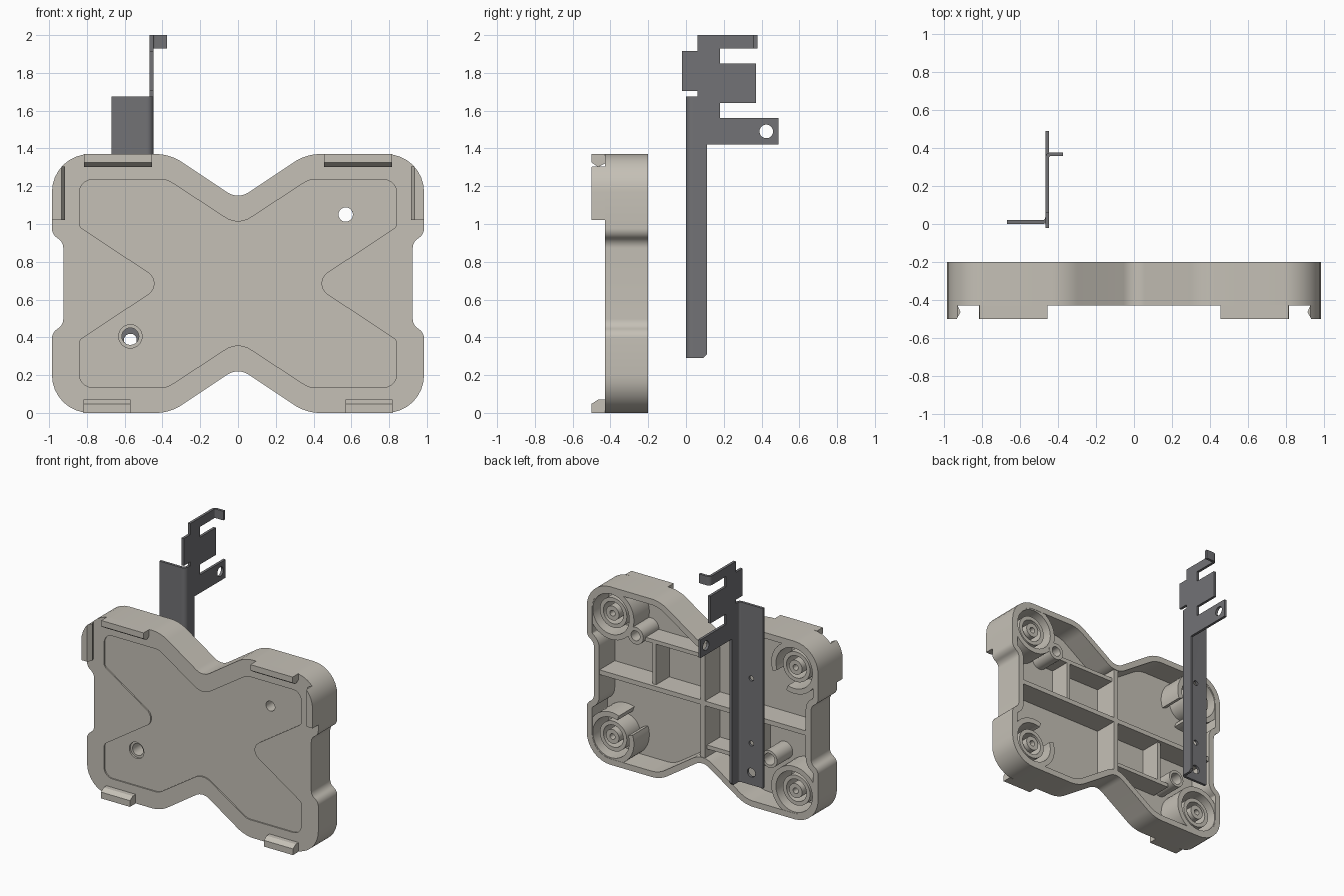
import bpy, bmesh, math
from mathutils import Vector

if "Cube" in bpy.data.objects:
    bpy.data.objects.remove(bpy.data.objects["Cube"])

H = 1.37                                   # tray height
FRONT, FLOOR, BACK = -0.43, -0.39, -0.2    # tray depth levels


def material(name, rgb):
    m = bpy.data.materials.new(name)
    m.diffuse_color = (*rgb, 1)
    m.use_nodes = True
    m.node_tree.nodes["Principled BSDF"].inputs["Base Color"].default_value = m.diffuse_color
    return m


TRAY = material("tray_plastic", (0.56, 0.53, 0.47))
METAL = material("bracket_metal", (0.17, 0.17, 0.18))


def make(name, verts, faces, mat):
    me = bpy.data.meshes.new(name)
    me.from_pydata(verts, [], faces)
    bm = bmesh.new()
    bm.from_mesh(me)
    bmesh.ops.recalc_face_normals(bm, faces=bm.faces)
    bm.to_mesh(me)
    bm.free()
    me.materials.append(mat)
    ob = bpy.data.objects.new(name, me)
    bpy.context.collection.objects.link(ob)
    return ob


def place(p, axis, d):
    a, b = p
    return {'x': (d, a, b), 'y': (a, d, b), 'z': (a, b, d)}[axis]


def prism(name, pts, axis, d0, d1, mat=TRAY):
    n = len(pts)
    verts = [place(p, axis, d) for d in (d0, d1) for p in pts]
    faces = [range(n), range(n, 2 * n)]
    faces += [(i, (i + 1) % n, (i + 1) % n + n, i + n) for i in range(n)]
    return make(name, verts, [tuple(f) for f in faces], mat)


def box(name, x0, x1, y0, y1, z0, z1, mat=TRAY):
    return prism(name, [(x0, z0), (x1, z0), (x1, z1), (x0, z1)], 'y', y0, y1, mat)


def circle(a, b, r, n=32):
    return [(a + r * math.cos(2 * math.pi * i / n), b + r * math.sin(2 * math.pi * i / n)) for i in range(n)]


def tube(name, x, z, ro, ri, y0, y1, a0=0, sweep=360, n=40):
    """Ring or ring sector with its axis along y."""
    full = sweep == 360
    m = n if full else n + 1
    verts = []
    for i in range(m):
        a = math.radians(a0 + sweep * i / n)
        for r, y in ((ro, y0), (ro, y1), (ri, y1), (ri, y0)):
            verts.append((x + r * math.cos(a), y, z + r * math.sin(a)))
    faces = []
    for i in range(n):
        j = (i + 1) % m
        faces += [(4 * i + k, 4 * i + (k + 1) % 4, 4 * j + (k + 1) % 4, 4 * j + k) for k in range(4)]
    if not full:
        faces += [(0, 1, 2, 3), tuple(4 * n + k for k in range(4))]
    return make(name, verts, faces, TRAY)


def boolean(ob, cutters, op='DIFFERENCE'):
    bpy.context.view_layer.objects.active = ob
    for c in cutters:
        c.hide_render = True
        m = ob.modifiers.new("cut", 'BOOLEAN')
        m.operation, m.object, m.solver = op, c, 'EXACT'
        bpy.ops.object.modifier_apply(modifier=m.name)
        bpy.data.objects.remove(c)


def fillet(corners, steps=8):
    out, n = [], len(corners)
    for i, (x, y, r) in enumerate(corners):
        p = Vector((x, y))
        u = (Vector(corners[i - 1][:2]) - p).normalized()
        v = (Vector(corners[(i + 1) % n][:2]) - p).normalized()
        if r == 0:
            out.append((x, y))
            continue
        half = u.angle(v) / 2
        c = p + (u + v).normalized() * r / math.sin(half)
        s = p + u * r / math.tan(half) - c
        e = p + v * r / math.tan(half) - c
        a0 = math.atan2(s.y, s.x)
        da = (math.atan2(e.y, e.x) - a0 + math.pi) % (2 * math.pi) - math.pi
        out += [(c.x + r * math.cos(a0 + da * k / steps), c.y + r * math.sin(a0 + da * k / steps))
                for k in range(steps + 1)]
    return out


def symmetric(q):
    """Mirror a top right quarter into a full outline."""
    right = q + [(x, H - z, r) for x, z, r in reversed(q) if abs(z - H / 2) > 1e-4]
    return fillet(right + [(-x, z, r) for x, z, r in reversed(right) if x > 0])


def inset(pts, t):
    out, n = [], len(pts)
    for i in range(n):
        p = Vector(pts[i])
        a = (p - Vector(pts[i - 1])).normalized()
        b = (Vector(pts[(i + 1) % n]) - p).normalized()
        d = (a + b).normalized()
        q = p + Vector((d.y, -d.x)) * t / max(d.dot(a), 0.5)
        out.append((q.x, q.y))
    return out


# Tray shell: closed front, open back
outline = symmetric([(0, 1.13, .1), (.36, 1.37, .25), (.985, 1.37, .2), (.985, .945, .06), (.925, .905, .06)])
inner = inset(outline, 0.045)
n = len(outline)
loops = [(outline, FRONT), (outline, BACK), (inner, BACK), (inner, FLOOR)]
verts = [(x, y, z) for pts, y in loops for x, z in pts]
faces = [tuple(range(n)), tuple(range(3 * n, 4 * n))]
for k in range(3):
    faces += [(k * n + i, k * n + (i + 1) % n, (k + 1) * n + (i + 1) % n, (k + 1) * n + i) for i in range(n)]
shell = make("tray_shell", verts, faces, TRAY)

# Shallow front panel recess and screw holes
panel = symmetric([(0, .99, .12), (.375, 1.235, .1), (.84, 1.235, .07), (.84, .985, .04), (.385, .685, .07)])
boolean(shell, [prism("panel_cut", panel, 'y', -.5, FRONT + .01),
                prism("hole_cut", circle(.57, 1.05, .038), 'y', -.5, -.3),
                prism("hole_cut", circle(-.57, .405, .045), 'y', -.5, -.3),
                prism("hole_cut", circle(-.57, .405, .062), 'y', -.5, -.405)])

# Stiffening ribs behind the floor
box("cross_rib", -.9, .9, FLOOR - .01, BACK - .005, .667, .703)
box("upright_rib", -.018, .018, FLOOR - .01, BACK - .005, .25, 1.12)
for s, label in ((1, "upper"), (-1, "lower")):
    z = lambda v: H / 2 + s * v
    za, zb = sorted((z(.33), z(.36)))
    xa, xb = sorted((0, s * .515))
    box(label + "_side_rib", xa, xb, FLOOR - .01, BACK - .03, za, zb)
    za, zb = sorted((z(0), z(.345)))
    box(label + "_short_rib", s * .43 - .015, s * .43 + .015, FLOOR - .01, BACK - .03, za, zb)
tube("upper_screw_post", .57, 1.05, .066, .038, FLOOR - .01, BACK)
tube("lower_screw_post", -.57, .405, .066, .045, FLOOR - .01, BACK)

# Corner sockets: outer ring, middle ring, drilled hub
for sx in (-1, 1):
    for sz in (-1, 1):
        x, z = sx * .78, H / 2 + sz * .475
        if sx * sz > 0:
            tube("corner_ring", x, z, .195, .155, FLOOR - .01, BACK - .002)
        else:
            a = math.degrees(math.atan2(-sz, -sx))
            tube("corner_ring", x, z, .195, .155, FLOOR - .01, BACK - .002, a + 25, 310)
        tube("socket_ring", x, z, .115, .085, FLOOR - .01, BACK - .03)
        tube("socket_hub", x, z, .055, .022, FLOOR - .01, BACK - .02)

# Retaining clips on the front, trimmed to the outline
top_lip = [(-.43, 1.37), (-.5, 1.37), (-.5, 1.325), (-.465, 1.302), (-.43, 1.32)]
low_lip = [(-.43, 0), (-.5, 0), (-.5, .048), (-.465, .07), (-.43, .07)]
for s in (-1, 1):
    prism("top_clip", top_lip, 'x', s * .455, s * .815)
    prism("bottom_clip", low_lip, 'x', s * .57, s * .818)
    side_lip = [(s * x, y) for x, y in ((1.02, -.43), (1.02, -.5), (.935, -.5), (.915, -.465), (.93, -.43))]
    clip = prism("side_clip", side_lip, 'z', 1.02, 1.305)
    boolean(clip, [prism("trim", outline, 'y', -.6, -.3)], 'INTERSECT')

# Sheet metal bracket: upright plate with arms
profile = [(.035, .29), (.09, .29), (.11, .31), (.11, 1.42), (.49, 1.42), (.49, 1.56), (.18, 1.56), (.18, 1.64),
           (.37, 1.64), (.37, 1.85), (.18, 1.85), (.18, 1.93), (.35, 1.93), (.35, 2.0), (.06, 2.0), (.06, 1.915),
           (-.02, 1.915), (-.02, 1.705), (.06, 1.705), (.06, 1.675), (.035, 1.675)]
plate = prism("bracket_plate", profile, 'x', -.468, -.448, METAL)
boolean(plate, [prism("hole_cut", circle(.425, 1.49, .036), 'x', -.6, -.3)])

# Bent flange and bent top tab
flange_section = fillet([(-.67, 0, 0), (-.448, 0, .035), (-.448, .036, 0), (-.468, .036, 0),
                         (-.468, .02, .014), (-.67, .02, 0)])
flange = prism("bracket_flange", flange_section, 'z', .29, 1.675, METAL)
boolean(flange, [prism("hole_cut", circle(-.57, z, r), 'y', -.1, .1)
                 for z, r in ((1.11, .02), (.61, .02), (.385, .034))])
tab_section = fillet([(-.375, .378, 0), (-.468, .378, .03), (-.468, .349, 0), (-.448, .349, 0),
                      (-.448, .358, .008), (-.375, .358, 0)])
prism("bracket_top_tab", tab_section, 'z', 1.93, 2.0, METAL)

# Smooth the curved walls, keep edges crisp
bpy.ops.object.select_all(action='SELECT')
bpy.ops.object.shade_smooth_by_angle(angle=math.radians(30))
